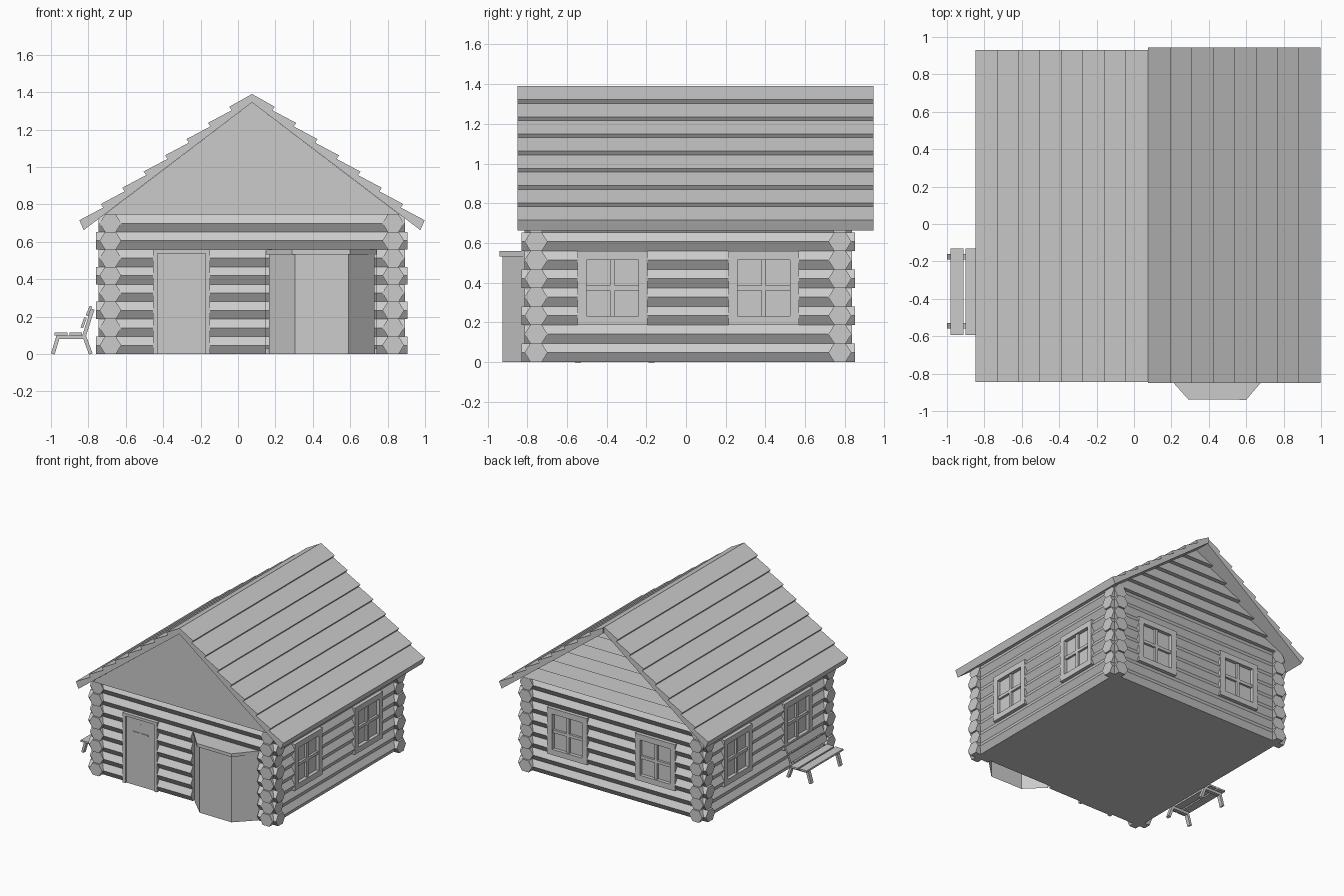
import bpy, bmesh, math
from mathutils import Vector

cube = bpy.data.objects.get("Cube")
if cube:
    bpy.data.objects.remove(cube, do_unlink=True)

grey = bpy.data.materials.new("warm_grey_timber")
grey.use_nodes = True
COLOR = (0.6, 0.6, 0.6, 1)
grey.diffuse_color = COLOR
grey.node_tree.nodes["Principled BSDF"].inputs["Base Color"].default_value = COLOR

COURSE = 0.0932                      # log course height
RIDGE_X, RIDGE_Z = 0.075, 1.345      # underside of the ridge
FRONT, BACK, LEFT, RIGHT = -0.756, 0.776, -0.682, 0.83   # wall centre lines
HALF = 0.058                         # log half width


def finish(name, bm, fix_normals=True):
    if fix_normals:
        bmesh.ops.recalc_face_normals(bm, faces=bm.faces[:])
    mesh = bpy.data.meshes.new(name)
    bm.to_mesh(mesh)
    bm.free()
    mesh.materials.append(grey)
    obj = bpy.data.objects.new(name, mesh)
    bpy.context.collection.objects.link(obj)
    return obj


def prism(bm, pts, axis, a, b):
    """Extrude a 2D profile along an axis from a to b."""
    def place(p, t):
        return {"x": (t, p[0], p[1]), "y": (p[0], t, p[1]), "z": (p[0], p[1], t)}[axis]
    lo = [bm.verts.new(place(p, a)) for p in pts]
    hi = [bm.verts.new(place(p, b)) for p in pts]
    bm.faces.new(lo)
    bm.faces.new(hi[::-1])
    for i in range(len(pts)):
        j = (i + 1) % len(pts)
        bm.faces.new((lo[i], lo[j], hi[j], hi[i]))


def rect(a, b, c, d):
    return [(a, c), (b, c), (b, d), (a, d)]


# Log walls: hexagonal logs, split around openings (start, end, top course, first course)
def log_wall(name, axis, centre, start, end, gaps):
    bm = bmesh.new()
    for k in range(8):
        z = (k + 0.5) * COURSE
        h = COURSE / 2
        hexagon = [(centre + sx * HALF, z + sz * h) for sx, sz in
                   ((-1, 0), (-0.5, 1), (0.5, 1), (1, 0), (0.5, -1), (-0.5, -1))]
        trim = 0.0 if k % 2 == 0 else 0.015
        cuts = [start + trim]
        for g0, g1, first in gaps:
            if first <= k < 6:
                cuts += [g0, g1]
        cuts.append(end - trim)
        for a, b in zip(cuts[::2], cuts[1::2]):
            prism(bm, hexagon, axis, a, b)
    return finish(name, bm)


SIDE_WINDOWS = [(-0.547, -0.194), (0.215, 0.57)]
BACK_WINDOWS = [(-0.485, -0.13), (0.295, 0.65)]
DOOR = (-0.455, -0.15)
BAY = (0.15, 0.74)

log_wall("front_logs", "x", FRONT, -0.76, 0.907, [DOOR + (0,), BAY + (0,)])
log_wall("back_logs", "x", BACK, -0.76, 0.907, [w + (2,) for w in BACK_WINDOWS])
for name, cx in (("right_side_logs", LEFT), ("left_side_logs", RIGHT)):
    log_wall(name, "y", cx, -0.83, 0.852, [w + (2,) for w in SIDE_WINDOWS])

# Floor
bm = bmesh.new()
prism(bm, rect(LEFT, RIGHT, FRONT, BACK), "z", 0.0, 0.03)
finish("floor", bm)


# Windows: frame, cross bars and recessed panes
def window(name, axis, plane, sign, a, b):
    bm = bmesh.new()
    z0, z1 = 2 * COURSE, 6 * COURSE
    f, m = 0.045, 0.012
    mid, zm = (a + b) / 2, (z0 + z1) / 2

    def bar(u0, u1, w0, w1, depth):
        d = sorted((plane - sign * 0.08, plane - sign * depth))
        prism(bm, rect(u0, u1, w0, w1), axis, d[0], d[1])
    bar(a, a + f, z0, z1, 0)
    bar(b - f, b, z0, z1, 0)
    bar(a + f, b - f, z0, z0 + f, 0)
    bar(a + f, b - f, z1 - f, z1, 0)
    bar(mid - m, mid + m, z0 + f, z1 - f, 0.01)
    bar(a + f, b - f, zm - m, zm + m, 0.01)
    bar(a + f, b - f, z0 + f, z1 - f, 0.028)
    finish(name, bm)


for i, (a, b) in enumerate(SIDE_WINDOWS):
    window(f"left_side_window_{i + 1}", "x", RIGHT + HALF, 1, a, b)
    window(f"right_side_window_{i + 1}", "x", LEFT - HALF, -1, a, b)
for i, (a, b) in enumerate(BACK_WINDOWS):
    window(f"back_window_{i + 1}", "y", BACK + HALF, 1, a, b)

# Door with frame and a small cross
bm = bmesh.new()
face, top = FRONT - HALF, 6 * COURSE
a, b = DOOR
for u0, u1, w0, w1 in ((a, a + 0.025, 0, top), (b - 0.025, b, 0, top),
                       (a + 0.025, b - 0.025, top - 0.022, top)):
    prism(bm, rect(u0, u1, w0, w1), "y", face, face + 0.09)
finish("door_frame", bm)
bm = bmesh.new()
prism(bm, rect(a + 0.025, b - 0.025, 0, top - 0.022), "y", face + 0.012, face + 0.08)
finish("door", bm)
bm = bmesh.new()
mid = (a + b) / 2
prism(bm, rect(mid - 0.005, mid + 0.005, 0.34, 0.5), "y", face + 0.006, face + 0.02)
prism(bm, rect(mid - 0.07, mid + 0.07, 0.42, 0.43), "y", face + 0.006, face + 0.02)
finish("door_cross", bm)

# Bay window: three walls with inset panels, open below, flat cap
bm = bmesh.new()
plan = [(0.165, -0.785), (0.305, -0.922), (0.59, -0.925), (0.73, -0.785)]
for (x0, y0), (x1, y1) in zip(plan, plan[1:]):
    for z0, z1, edge, depth in ((0.0, 0.2, 0.024, -0.02), (0.2, 0.535, 0.046, -0.01)):
        quad = bm.faces.new([bm.verts.new(c) for c in (
            (x0, y0, z0), (x1, y1, z0), (x1, y1, z1), (x0, y0, z1))])
        bmesh.ops.inset_individual(bm, faces=[quad], thickness=edge, depth=depth)
finish("bay_window_walls", bm, False)
bm = bmesh.new()
prism(bm, [(0.14, -0.77), (0.29, -0.937), (0.6, -0.94), (0.745, -0.77)], "z", 0.532, 0.558)
finish("bay_window_cap", bm)

# Roof slopes: stepped plank profile over a straight underside
for name, side, y0, y1 in (("left_roof", 1, -0.85, 0.945), ("right_roof", -1, -0.845, 0.93)):
    bm = bmesh.new()
    pts = [(0, RIDGE_Z), (0, 1.39)]
    for i in range(8):
        x, z = 0.1145 * i, 1.39 - 0.0867 * i
        if i:
            pts.append((x - 0.006, z))
        pts.append((x + 0.1215, z - 0.068))
    pts.append((0.9, 0.662))
    prism(bm, [(RIDGE_X + side * x, z) for x, z in pts], "y", y0, y1)
    finish(name, bm)


# Gables
def half_width(z):
    return (RIDGE_Z - z) * 1.315


WALL_TOP = 8 * COURSE
bm = bmesh.new()
w = half_width(WALL_TOP)
prism(bm, [(RIDGE_X - w, WALL_TOP), (RIDGE_X + w, WALL_TOP), (RIDGE_X, RIDGE_Z)],
      "y", -0.83, -0.77)
finish("front_gable", bm)

bm = bmesh.new()
boards = 6
step = (RIDGE_Z - WALL_TOP) / boards
for i in range(boards):
    z0 = WALL_TOP + i * step
    z1 = z0 + step
    rows = []
    for z, y in ((z0, 0.76), (z0, 0.835), (z1, 0.8), (z1, 0.76)):
        w = max(half_width(z), 0.004)
        rows.append([bm.verts.new((RIDGE_X + s * w, y, z)) for s in (-1, 1)])
    for r, q in zip(rows, rows[1:] + rows[:1]):
        bm.faces.new((r[0], r[1], q[1], q[0]))
    for s in (0, 1):
        bm.faces.new([r[s] for r in rows])
finish("back_gable_boards", bm)


# Bench beside the right wall
def strip(bm, p, q, width, y0, y1):
    p, q = Vector(p), Vector(q)
    n = (q - p).orthogonal().normalized() * width / 2
    prism(bm, [p - n, q - n, q + n, p + n], "y", y0, y1)


bm = bmesh.new()
for y in (-0.56, -0.19):
    for p, q in (((-0.99, 0), (-0.96, 0.1)), ((-0.787, 0), (-0.82, 0.09)),
                 ((-0.97, 0.09), (-0.82, 0.09)), ((-0.825, 0.09), (-0.777, 0.24))):
        strip(bm, p, q, 0.02, y, y + 0.03)
finish("bench_supports", bm)
bm = bmesh.new()
for p, q in (((-0.98, 0.107), (-0.912, 0.107)), ((-0.9, 0.107), (-0.835, 0.107)),
             ((-0.835, 0.14), (-0.815, 0.195)), ((-0.808, 0.205), (-0.786, 0.255))):
    strip(bm, p, q, 0.014, -0.594, -0.13)
finish("bench_slats", bm)
